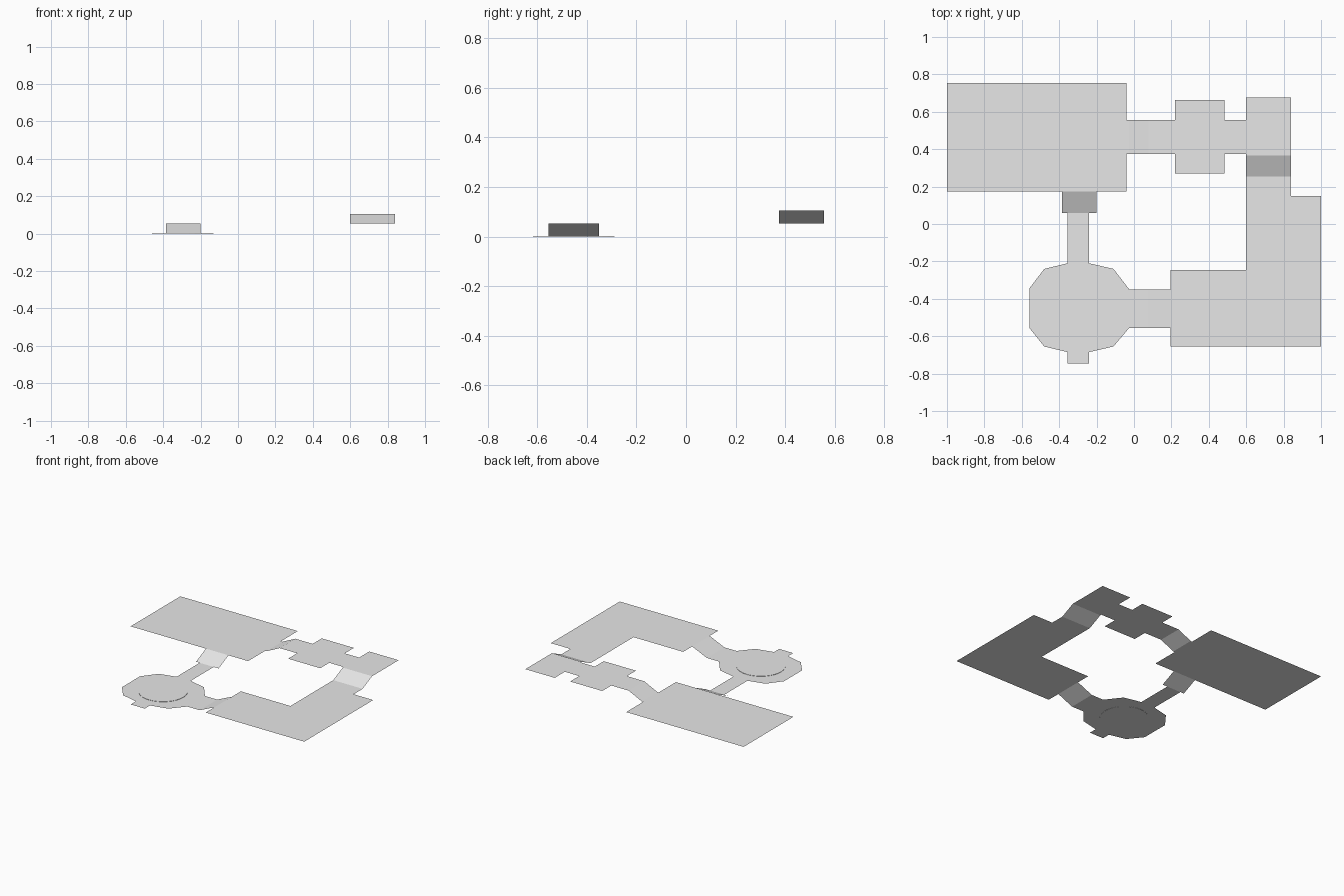
import bpy
import bmesh
import math

cube = bpy.data.objects.get("Cube")
if cube:
    bpy.data.objects.remove(cube, do_unlink=True)

grey = bpy.data.materials.new("light grey")
grey.use_nodes = True
colour = (0.8, 0.8, 0.8, 1)
grey.diffuse_color = colour
grey.node_tree.nodes["Principled BSDF"].inputs["Base Color"].default_value = colour

LOW, MID, HIGH = 0.001, 0.054, 0.105


def finish(name, bm):
    mesh = bpy.data.meshes.new(name)
    bm.to_mesh(mesh)
    bm.free()
    mesh.materials.append(grey)
    obj = bpy.data.objects.new(name, mesh)
    bpy.context.collection.objects.link(obj)
    return obj


def sheet(name, points):
    """One upward-facing sheet from an anticlockwise outline."""
    bm = bmesh.new()
    bm.faces.new([bm.verts.new(p) for p in points])
    return finish(name, bm)


def floor(name, z, outline):
    return sheet(name, [(x, y, z) for x, y in outline])


def ramp_x(name, x0, x1, y0, y1, z0, z1):
    return sheet(name, [(x0, y0, z0), (x1, y0, z1), (x1, y1, z1), (x0, y1, z0)])


def ramp_y(name, x0, x1, y0, y1, z0, z1):
    return sheet(name, [(x0, y0, z0), (x1, y0, z0), (x1, y1, z1), (x0, y1, z1)])


# Round chamber with its passages
floor("round_chamber_floor", LOW, [
    (-0.355, -0.745), (-0.24, -0.745), (-0.24, -0.685), (-0.11, -0.655),
    (-0.025, -0.555), (0.075, -0.555), (0.075, -0.35), (-0.025, -0.35),
    (-0.11, -0.24), (-0.24, -0.21), (-0.24, 0.06), (-0.355, 0.06),
    (-0.355, -0.21), (-0.48, -0.24), (-0.56, -0.345), (-0.56, -0.555),
    (-0.48, -0.655), (-0.355, -0.685)])

# Thin round dais in the chamber
bm = bmesh.new()
bmesh.ops.create_cone(bm, cap_ends=True, segments=32, radius1=0.165, radius2=0.165, depth=0.003)
bmesh.ops.translate(bm, vec=(-0.295, -0.453, 0.0015), verts=bm.verts)
finish("round_dais", bm)

# Corner hall
floor("corner_hall_floor", MID, [
    (0.195, -0.655), (1, -0.655), (1, 0.15), (0.84, 0.15),
    (0.84, 0.255), (0.6, 0.255), (0.6, -0.245), (0.195, -0.245)])

# Great hall with a short doorway lip
floor("great_hall_floor", MID, [
    (-1, 0.175), (-0.04, 0.175), (-0.04, 0.375), (-0.028, 0.375),
    (-0.028, 0.557), (-0.04, 0.557), (-0.04, 0.755), (-1, 0.755)])

# Upper corridor and its side bays
floor("upper_corridor_floor", HIGH, [
    (0.078, 0.375), (0.22, 0.375), (0.22, 0.27), (0.483, 0.27),
    (0.483, 0.375), (0.6, 0.375), (0.6, 0.365), (0.84, 0.365),
    (0.84, 0.675), (0.6, 0.675), (0.6, 0.557), (0.483, 0.557),
    (0.483, 0.663), (0.22, 0.663), (0.22, 0.557), (0.078, 0.557)])

# Ramps between the levels
ramp_x("corner_hall_ramp", 0.075, 0.195, -0.555, -0.35, LOW, MID)
ramp_x("upper_corridor_ramp", -0.028, 0.078, 0.375, 0.557, MID, HIGH)
ramp_y("great_hall_ramp", -0.385, -0.2, 0.06, 0.175, LOW, MID)
ramp_y("upper_bay_ramp", 0.6, 0.84, 0.255, 0.365, MID, HIGH)
